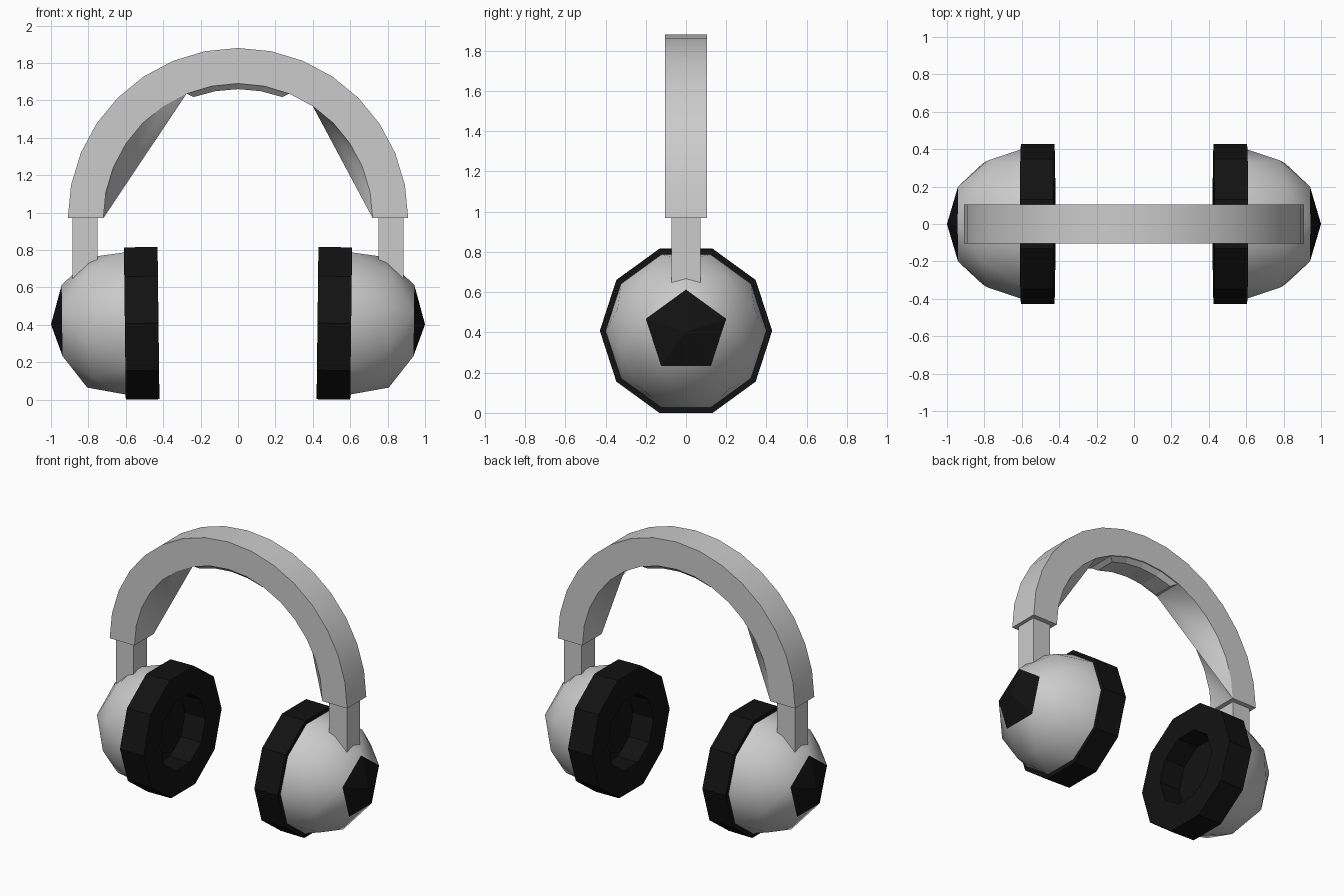
import bpy, bmesh
from math import sin, cos, pi, radians
from mathutils import Matrix, Vector

if "Cube" in bpy.data.objects:
    bpy.data.objects.remove(bpy.data.objects["Cube"])

black = bpy.data.materials.new("black")
black.diffuse_color = (0.006, 0.006, 0.006, 1)
black.use_nodes = True
black.node_tree.nodes["Principled BSDF"].inputs["Base Color"].default_value = black.diffuse_color
CUP = Vector((0.6, 0, 0.407))
TILT = Matrix.Translation(CUP) @ Matrix.Rotation(radians(0.7), 4, 'Y')


def finish(bm, name, mirror=False, mat=None, smooth=None, recalc=True):
    if recalc:
        bmesh.ops.recalc_face_normals(bm, faces=bm.faces[:])
    me = bpy.data.meshes.new(name)
    bm.to_mesh(me)
    bm.free()
    ob = bpy.data.objects.new(name, me)
    bpy.context.collection.objects.link(ob)
    if mat:
        me.materials.append(mat)
    if mirror:
        ob.modifiers.new("mirror", 'MIRROR').use_mirror_merge = False
    if smooth:
        bpy.ops.object.select_all(action='DESELECT')
        ob.select_set(True)
        bpy.context.view_layer.objects.active = ob
        bpy.ops.object.shade_smooth_by_angle(angle=radians(smooth))
    return ob


def arc(bm, r, y, n, a0, a1):
    angles = [a0 + (a1 - a0) * i / n for i in range(n + 1)]
    return [bm.verts.new((-r * cos(a), y, 0.97 + r * sin(a))) for a in angles]


def strip(bm, a, b):
    for i in range(len(a) - 1):
        bm.faces.new((a[i], a[i + 1], b[i + 1], b[i]))


# headband: half ring whose inner side has a diagonal web at each end
bm = bmesh.new()
N = 16
OF, OB = (arc(bm, 0.91, y, N, 0, pi) for y in (-0.105, 0.105))
F, B = (arc(bm, 0.72, y, N, 0, pi) for y in (-0.105, 0.105))
strip(bm, OF, OB)
strip(bm, F, OF)
strip(bm, OB, B)
for k in (0, N):
    bm.faces.new((OF[k], OB[k], B[k], F[k]))
strip(bm, F[6:12], B[6:12])
for i in range(6):
    bm.faces.new((B[0], F[i], F[i + 1]))
    bm.faces.new((F[6], B[i], B[i + 1]))
for i in range(11, N):
    bm.faces.new((F[N], B[i], B[i + 1]))
    bm.faces.new((B[11], F[i], F[i + 1]))
finish(bm, "headband", smooth=20)

# thin pad under the crown, tapered towards its edges
bm = bmesh.new()
lo, hi = radians(67.5), radians(112.5)
rows = [arc(bm, r, y, 4, lo + d, hi - d) for r, y, d in
        ((0.722, -0.1, 0), (0.69, -0.07, 0.04), (0.69, 0.07, 0.04), (0.722, 0.1, 0))]
for k in range(4):
    strip(bm, rows[k], rows[(k + 1) % 4])
for k in (0, -1):
    bm.faces.new([r[k] for r in rows])
finish(bm, "crown_pad")

# stems
bm = bmesh.new()
bmesh.ops.create_cube(bm, size=1, matrix=Matrix.Translation((0.8175, 0, 0.80))
                      @ Matrix.Diagonal((0.135, 0.145, 0.35, 1)))
finish(bm, "stem", mirror=True)

# ear cups: outer half of an icosphere, its end pentagon split off as a cap
AXIS = Matrix(((0, 0, 1, 0), (0, -1, 0, 0), (1, 0, 0, 0), (0, 0, 0, 1)))
for name, is_cap in (("ear_cup", False), ("cup_cap", True)):
    bm = bmesh.new()
    bmesh.ops.create_icosphere(bm, subdivisions=2, radius=0.4, matrix=AXIS)
    drop = []
    for f in bm.faces:
        x = f.calc_center_median().x
        cap = max(v.co.x for v in f.verts) > 0.39
        if x < 0 or cap != is_cap:
            drop.append(f)
    bmesh.ops.delete(bm, geom=drop, context='FACES')
    bm.transform(TILT)
    finish(bm, name, True, black if is_cap else None, None if is_cap else 35, recalc=False)

# ear cushions: ten-sided ring with a closed hole
bm = bmesh.new()
profile = ((-0.02, 0.25), (-0.175, 0.25), (-0.175, 0.428), (0.005, 0.428), (0.005, 0.25))
rings = [[bm.verts.new((x, r * cos(i * pi / 5), r * sin(i * pi / 5))) for i in range(10)]
         for x, r in profile]
for a, b in zip(rings, rings[1:]):
    strip(bm, a + a[:1], b + b[:1])
bm.faces.new(rings[0])
bm.faces.new(rings[-1])
bm.transform(TILT)
finish(bm, "ear_cushion", True, black)
